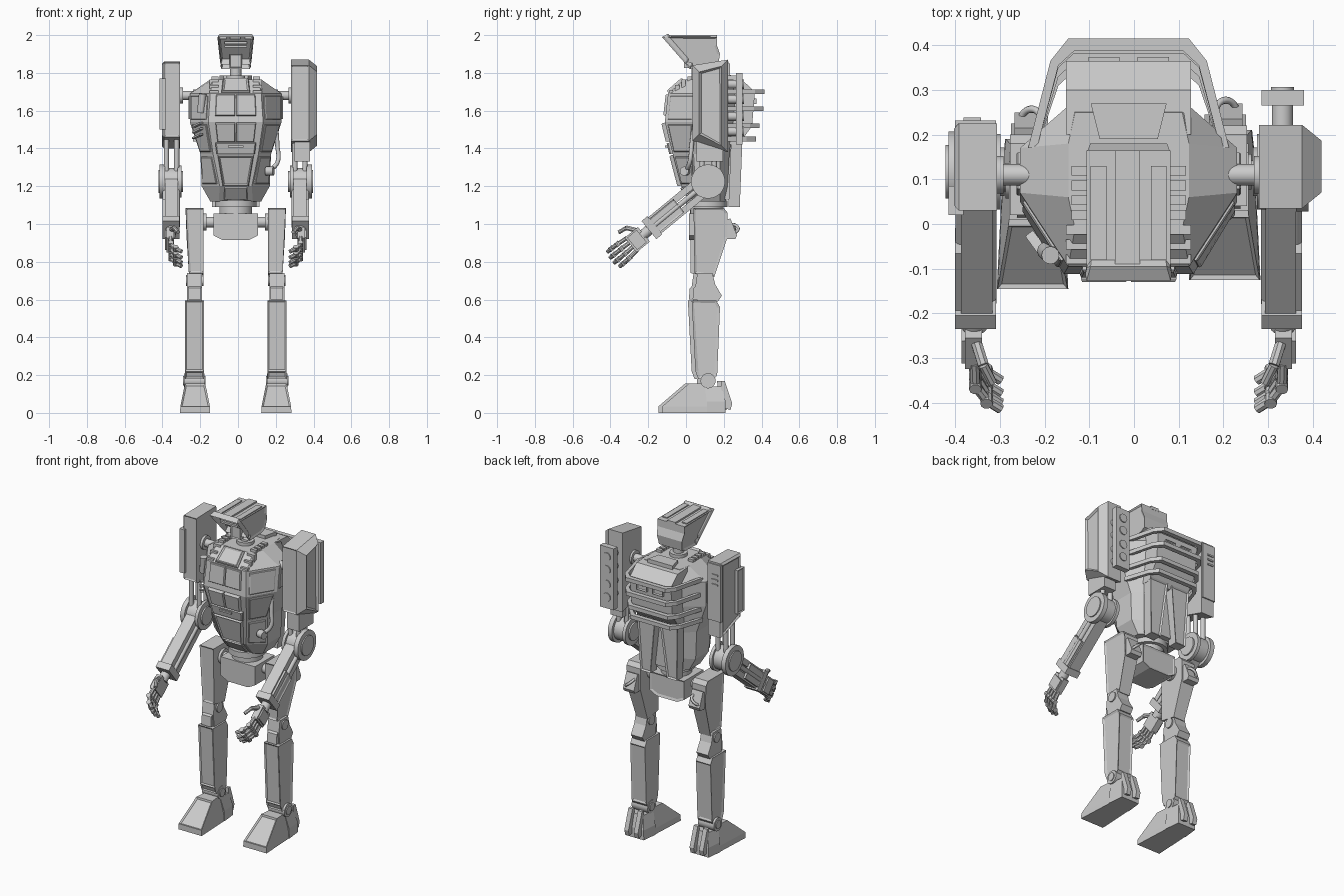
import bpy, bmesh, math
from mathutils import Vector as V

if "Cube" in bpy.data.objects:
    bpy.data.objects.remove(bpy.data.objects["Cube"])

CX = -0.012          # symmetry axis of the body
X, Y, Z = V((1, 0, 0)), V((0, 1, 0)), V((0, 0, 1))

def mk(name, verts, faces, cut=(), warp=None, smooth=False):
    """Mesh object; cut = (direction, inset, depth) recesses matching faces."""
    bm = bmesh.new()
    vs = [bm.verts.new(V(warp(*v)) if warp else V(v)) for v in verts]
    for f in faces:
        bm.faces.new([vs[i] for i in f])
    bmesh.ops.recalc_face_normals(bm, faces=bm.faces)
    for d, t, dep in cut:
        bm.normal_update()
        fs = [f for f in bm.faces if f.normal.dot(V(d).normalized()) > 0.9]
        bmesh.ops.inset_individual(bm, faces=fs, thickness=t, depth=-dep)
    bmesh.ops.translate(bm, verts=bm.verts, vec=(CX, 0, 0))
    me = bpy.data.meshes.new(name)
    bm.to_mesh(me)
    bm.free()
    ob = bpy.data.objects.new(name, me)
    bpy.context.collection.objects.link(ob)
    if smooth:
        bpy.ops.object.select_all(action='DESELECT')
        ob.select_set(True)
        bpy.context.view_layer.objects.active = ob
        bpy.ops.object.shade_smooth_by_angle(angle=math.radians(35))
    return ob

def loft(name, rings, **k):
    n, m = len(rings[0]), len(rings)
    faces = [(j*n+i, j*n+(i+1) % n, (j+1)*n+(i+1) % n, (j+1)*n+i) for j in range(m-1) for i in range(n)]
    faces += [tuple(range(n)), tuple(range((m-1)*n, m*n))]
    return mk(name, [p for r in rings for p in r], faces, **k)

def prism(name, pts, axis, a, b, **k):
    put = {'x': lambda p, c: (c, p[0], p[1]), 'y': lambda p, c: (p[0], c, p[1]), 'z': lambda p, c: (p[0], p[1], c)}[axis]
    return loft(name, [[put(p, c) for p in pts] for c in (a, b)], **k)

def box(name, x0, x1, y0, y1, z0, z1, **k):
    return prism(name, [(x0, y0), (x1, y0), (x1, y1), (x0, y1)], 'z', z0, z1, **k)

def cyl(name, p, q, r, n=24, r2=None):
    p, q = V(p), V(q)
    d = (q-p).normalized()
    a = d.orthogonal().normalized()
    b = d.cross(a)
    ang = [2*math.pi*(i+.5)/n for i in range(n)]
    ring = lambda c, r: [c+(a*math.cos(t)+b*math.sin(t))*r for t in ang]
    return loft(name, [ring(p, r), ring(q, r2 or r)], smooth=True)

def plate(name, q, t, **k):
    q = [V(p) for p in q]
    n = (q[2]-q[0]).cross(q[3]-q[1]).normalized()
    c = sum(q, V())/4
    return loft(name, [[p-n*.01 for p in q], q and [p+n*t*.6 for p in q], [p+n*t+(c-p)*.06 for p in q]], **k)

def tube(name, pts, r):
    cu = bpy.data.curves.new(name, 'CURVE')
    cu.dimensions, cu.bevel_depth, cu.bevel_resolution = '3D', r, 2
    sp = cu.splines.new('BEZIER')
    sp.bezier_points.add(len(pts)-1)
    for b, p in zip(sp.bezier_points, pts):
        b.co = V(p)+X*CX
        b.handle_left_type = b.handle_right_type = 'AUTO'
    bpy.context.collection.objects.link(bpy.data.objects.new(name, cu))

# ---- torso: stacked octagons (z, width, front w, y front, y mid, y mid, y back, back w)
spec = [(1.12, .135, .09, .04, .07, .18, .21, .10), (1.20, .18, .085, -.025, .05, .18, .22, .11),
        (1.37, .187, .12, -.07, .04, .18, .23, .13), (1.54, .243, .145, -.112, .05, .17, .25, .14),
        (1.69, .243, .135, -.095, .07, .17, .26, .14), (1.765, .135, .12, -.01, .06, .18, .25, .12)]
R = [[V(p) for p in ((-f, a, z), (f, a, z), (w, b, z), (w, c, z), (k, d, z), (-k, d, z), (-w, c, z), (-w, b, z))]
     for z, w, f, a, b, c, d, k in spec]
loft("torso", R)

def skin(name, j, i, u0, u1, v0, v1, t, **k):
    """Raised panel lying on torso ring j, side i."""
    at = lambda u, v: R[j][i].lerp(R[j][(i+1) % 8], u).lerp(R[j+1][i].lerp(R[j+1][(i+1) % 8], u), v)
    plate(name, [at(u0, v0), at(u1, v0), at(u1, v1), at(u0, v1)], t, **k)

front = [(-Y, .008, .006)]
for s in (0, 1):
    o = .5*s
    skin("upper_chest_panel", 3, 0, .12+o*.78, .49+o*.78, .22, .97, .012)
    skin("chest_panel", 2, 0, .13+o*.76, .49+o*.76, .4, .98, .02)
    for i, j, tag in ((1, 1, "lower"), (1, 2, "mid"), (1, 3, "upper")):
        skin(tag+"_flank_panel", j, i if s else 7, .1, .9, .08, .92, .008)
    skin("side_panel", 3, 2 if s else 6, .1, .9, .1, .9, .008)
skin("belly_panel", 1, 0, .1, .9, .02, .98, .02, cut=front)
skin("belly_top_panel", 2, 0, .08, .92, .02, .36, .018)
skin("waist_panel", 0, 0, .15, .85, .2, .95, .012)
skin("chest_slope_panel", 4, 0, .22, .78, .04, .96, .016, cut=[((0, -.65, .75), .012, .006)])
box("belly_slot", -.04, .04, -.11, -.07, 1.405, 1.415)
for s in (-1, 1):
    for k in range(7):   # stepped shoulder vents
        y = -.09+k*.033
        z = min(1.69+(y+.09)*.9, 1.765)
        box("shoulder_vent", s*.092, s*.14 if z < 1.75 else s*.128, y, y+.022, z-.03, z+.016)
for k in range(3):
    plate("flank_slit", [(-.222, -.02, 1.45+k*.03), (-.182, -.075, 1.47+k*.03), (-.182, -.075, 1.48+k*.03), (-.222, -.02, 1.46+k*.03)], .012)
cyl("chest_canister", (-.185, -.06, 1.59), (-.175, -.07, 1.69), .02, 12)
cyl("hose_socket", (.16, 0, 1.28), (.2, -.01, 1.28), .024, 12)
tube("hose", [(.18, 0, 1.28), (.222, .02, 1.33), (.22, .03, 1.42), (.215, .04, 1.5)], .012)

# ---- back pack with wrapping rails
prism("back_core", [(.2, 1.765), (.30, 1.76), (.365, 1.70), (.35, 1.52), (.28, 1.42), (.2, 1.42)], 'x', -.14, .14)
for s in (-1, 1):
    box("back_slot", s*.02, s*.09, .34, .374, 1.635, 1.665, cut=[(Y, .007, .008)])
for z, y in ((1.70, .415), (1.61, .41), (1.52, .39), (1.45, .37)):
    half = [(.225, .17), (.175, y-.05), (.135, y)]
    inn = [(.205, .17), (.157, y-.06), (.122, y-.028)]
    path = half+[(-a, b) for a, b in half[::-1]]+[(-a, b) for a, b in inn]+inn[::-1]
    prism("back_rail", path, 'z', z-.012, z+.012)
for s in (-1, 1):        # tail plates
    prism("tail_plate", [(s*.015, 1.44), (s*.14, 1.44), (s*.125, 1.09), (s*.055, 1.09)], 'y', .225, .285,
          cut=[(Y, .012, .008)], warp=lambda x, y, z: (x, y+(z-1.1)*.04, z))
box("back_lower", -.11, .11, .17, .245, 1.13, 1.44)

# ---- neck and head
prism("collar", [(-.085, .27), (-.065, .19), (.065, .19), (.085, .27)], 'z', 1.73, 1.785)
cyl("neck_ring", (0, .09, 1.75), (0, .09, 1.785), .05)
cyl("neck", (0, .09, 1.74), (0, .09, 1.84), .03)
taper = lambda x, y, z: (x*(.8+.2*min(1, (z-1.82)/.14)), y, z)
prism("head", [(-.127, 1.99), (.164, 1.99), (.164, 1.945), (.18, 1.9), (.17, 1.84), (.14, 1.825), (.02, 1.82), (0, 1.845)],
      'x', -.094, .094, warp=taper, cut=[((0, -.75, -.66), .012, .035), (X, .014, .006), (-X, .014, .006)])
box("head_ridge", -.03, .025, -.1, .165, 1.98, 2.0)
for s in (-1, 1):
    box("head_side_plate", s*.05, s*.085, -.08, .13, 1.98, 1.996)
for z in (1.94, 1.96):
    box("visor_bar", -.06, .06, -.075, .0, z-.006, z+.006)
box("mouth_block", -.033, .033, -.01, .08, 1.825, 1.90, cut=front)

# ---- waist and pelvis
cyl("waist", (0, .11, 1.0), (0, .11, 1.135), .088)
cyl("waist_ring", (0, .11, 1.09), (0, .11, 1.125), .11)
prism("pelvis", [(-.118, 1.055), (.118, 1.055), (.118, .94), (.07, .915), (-.07, .915), (-.118, .94)], 'y', .015, .205,
      cut=[(Y, .015, .006)])
tw = .012

# ---- legs
for s in (-1, 1):
    o = 0 if s > 0 else -.02
    P = lambda name, pts, a, b, **k: prism(name, [(y+o, z) for y, z in pts], 'x', s*a, s*b, **k)
    side = [(X*s, .014, .006), (-Y, .014, .006)]
    cyl("hip_axle", (s*.1, .11, 1.01), (s*.2, .11, 1.01), .028)
    cyl("hip_flange", (s*.155, .11, 1.01), (s*.172, .11, 1.01), .045)
    P("thigh", [(.04, 1.085), (.2, 1.085), (.22, 1.06), (.22, .93), (.15, .72), (.045, .74)], .17, .265, cut=side,
      warp=lambda x, y, z: (x-s*.018*max(0, (1-z)/.28)*(abs(x) > .2), y, z))
    P("hip_pack", [(.21, 1.02), (.235, 1.03), (.27, .94), (.26, .92), (.21, .92)], .18, .255)
    tube("hip_pipe", [(s*.2, .21+o, 1.0), (s*.2, .268+o, .99), (s*.235, .268+o, .96), (s*.235, .21+o, .95)], .008)
    P("knee", [(.06, .74), (.14, .74), (.155, .68), (.19, .62), (.17, .59), (.06, .59), (.05, .67)], .178, .257)
    cyl("knee_pin", (s*.17, .105+o, .7), (s*.264, .105+o, .7), .03, 16)
    P("knee_cap", [(.04, .66), (.06, .68), (.06, .6), (.035, .6)], .185, .25)
    P("shin", [(.03, .595), (.16, .595), (.18, .56), (.165, .2), (.15, .18), (.065, .18), (.05, .22)], .168, .268,
      cut=[(X*s, .016, .006), (-Y, .012, .006), (Y, .014, .006)])
    for r, a, b in ((.04, .165, .275), (.025, .16, .28)):
        cyl("ankle", (s*a, .117+o, .17), (s*b, .117+o, .17), r)
    c = s*.215           # foot: sloped toe, heel block and two spurs
    ring = lambda h, y0, y1, z: [(c-h, y0+o, z), (c+h, y0+o, z), (c+h*.85, y1+o, z), (c-h*.85, y1+o, z)]
    loft("toe", [ring(.08, -.125, .115, 0), ring(.078, -.125, .115, .035), ring(.054, .015, .1, .155)],
         cut=[((0, -.65, .75), .012, .008)])
    loft("heel", [ring(.072, .11, .21, 0), ring(.07, .11, .21, .06), ring(.05, .1, .19, .14)])
    for a in (.17, .235):
        P("heel_spur", [(.185, .17), (.205, .17), (.245, .05), (.235, .015), (.19, .03)], a, a+.028)

# ---- arms (u runs down the forearm, v across it)
E, D, W = (.117, 1.225), (-.773, -.635), (-.635, .773)
F = lambda u, v: (E[0]+D[0]*u+W[0]*v, E[1]+D[1]*u+W[1]*v)
for s in (-1, 1):
    def U(name, u0, u1, v0, v1, a, b, **k):
        prism(name, [F(u0, v0), F(u1, v0), F(u1, v1), F(u0, v1)], 'x', s*a, s*b, **k)
    T = lambda name, a, b, r, n=8: cyl(name, (s*a[0], *F(a[1], a[2])), (s*b[0], *F(b[1], b[2])), r, n)
    cyl("shoulder_axle", (s*.2, .11, 1.68), (s*.31, .11, 1.68), .024)
    cyl("shoulder_flange", (s*.28, .11, 1.68), (s*.3, .11, 1.68), .042)
    for x in (.313, .367):
        for y in (.085, .15):
            cyl("upper_arm_rod", (s*x, y, 1.24), (s*x, y, 1.5), .014, 12)
    for r, a, b in ((.085, .287, .307), (.072, .30, .38), (.09, .375, .403), (.06, .40, .41)):
        cyl("elbow_disc", (s*a, *E), (s*b, *E), r, 32)
    cyl("elbow_inner_ring", (s*.278, *E), (s*.29, *E), .055)
    U("forearm_top_rail", .02, .38, .02, .055, .305, .375)
    U("forearm_bottom_rail", .02, .38, -.055, -.02, .305, .375)
    for x in (.31, .342, .374):
        T("forearm_rod", (x, .02, 0), (x, .38, 0), .014, 12)
    U("forearm_cover", .2, .37, -.045, .045, .37, .388, cut=[(X*s, .012, .005)])
    U("forearm_cuff", .365, .405, -.062, .062, .297, .388)
    T("wrist", (.345, .4, 0), (.345, .45, 0), .028, 16)
    U("palm", .44, .53, -.05, .05, .328, .366)
    U("knuckle_guard", .455, .52, -.042, .042, .36, .374)
    for v in (-.042, -.014, .014, .042):
        L = .01 if abs(v) < .03 else 0
        js = [(.345, .52, v), (.343, .58, v*1.15), (.318, .62+L, v*1.2), (.287, .645+L, v*1.2)]
        for a, b in zip(js, js[1:]):
            T("finger_joint", a, b, .0115)
        for x, u, w in js[1:3]:
            cyl("finger_knuckle", (s*x, *F(u, w-.013)), (s*x, *F(u, w+.013)), .014, 10)
    T("thumb", (.34, .46, .045), (.325, .49, .085), .013)
    T("thumb_tip", (.325, .49, .085), (.305, .535, .092), .011)

# ---- big shoulder pod with rear launcher plate
pod = lambda x, t: [(x, .035+t, 1.84-t), (x, .222-t, 1.87-t), (x, .222-t, 1.38+t), (x, .035+t, 1.44+t)]
loft("large_pod", [pod(.292, 0), pod(.388, 0), pod(.431, .035)], cut=[(X, .014, .012), (-Y, .012, .005)])
box("large_pod_arm_block", .31, .392, .055, .195, 1.33, 1.45)
box("launcher_plate", .297, .392, .265, .30, 1.42, 1.80)
for z in (1.74, 1.66, 1.57, 1.49):
    cyl("launcher_stem", (.344, .21, z), (.344, .27, z), .024, 16)
    cyl("launcher_port", (.344, .29, z), (.344, .306, z), .026, 20)

# ---- slim shoulder pod
loft("slim_pod", [[(-x, .03+t, 1.855-t), (-x, .225-t, 1.86-t), (-x, .225-t, 1.40+t), (-x, .03+t, 1.46+t)]
                  for x, t in ((.295, .0), (.38, .0), (.391, .012))], cut=[(-X, .014, .008), (-Y, .012, .005)])
box("slim_pod_side_box", -.403, -.37, .02, .085, 1.5, 1.77, cut=[(-X, .01, .005)])
box("slim_pod_cap", -.388, -.297, .215, .232, 1.5, 1.85)
for k in range(3):
    box("slim_pod_slot", -.37, -.33, .228, .238, 1.72+k*.03, 1.73+k*.03)
